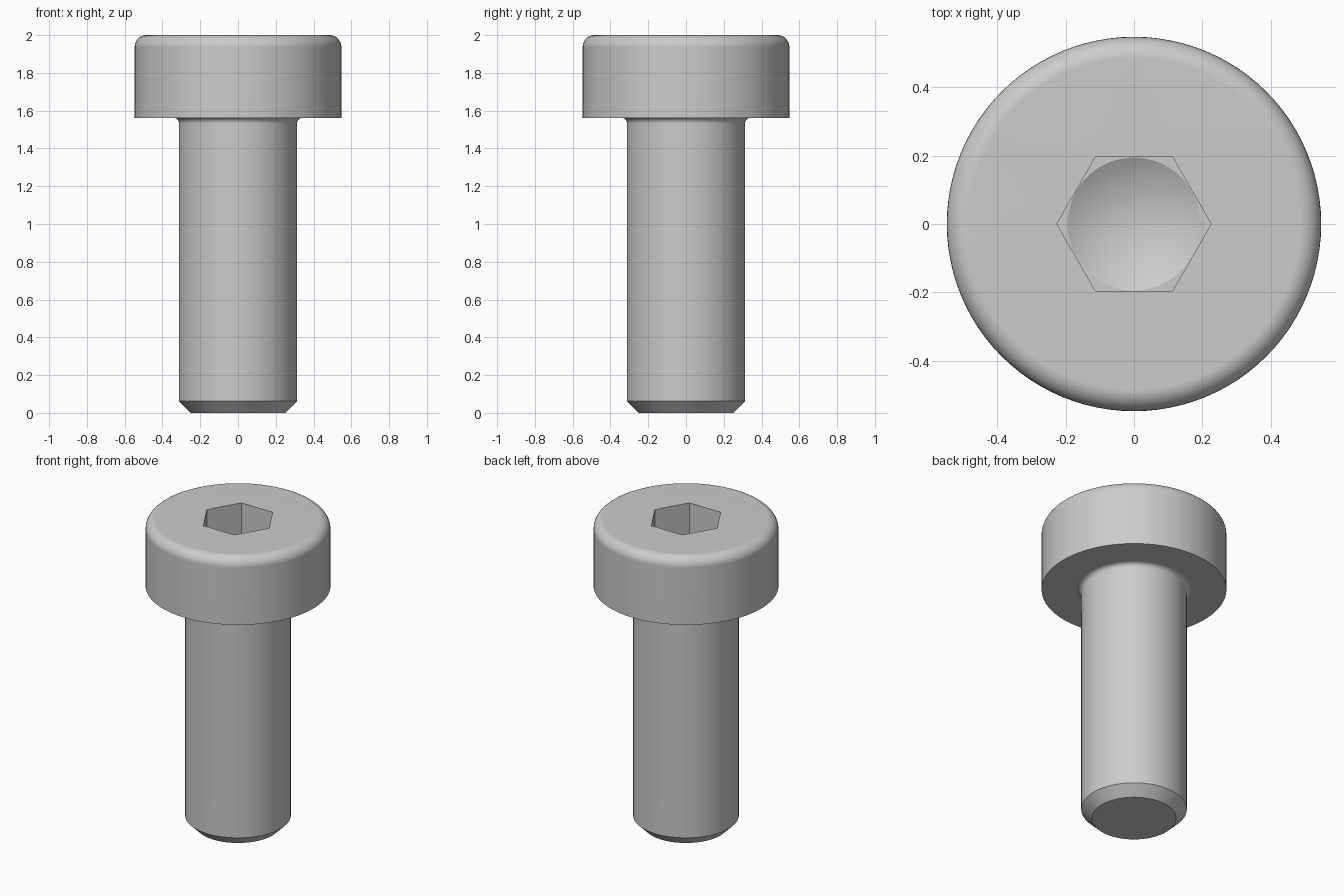
import bpy, bmesh
from math import sin, cos, pi, tan, radians

default = bpy.data.objects.get("Cube")
if default:
    bpy.data.objects.remove(default)

SEGMENTS = 96
SHAFT_R, HEAD_R = 0.3125, 0.547
HEAD_Z, TOP_Z = 1.5625, 2.0
CHAMFER, TOP_ROUND, NECK_ROUND = 0.0625, 0.0625, 0.03
HEX_R, SOCKET_Z = 0.2255, 1.64
CONE_R = 0.194


def arc(cx, cz, r, start, end, steps=8):
    """Profile points (radius, height) along an arc, angles in degrees."""
    angles = [radians(start + (end - start) * i / steps) for i in range(steps + 1)]
    return [(cx + r * cos(a), cz + r * sin(a)) for a in angles]


def ring(bm, radius, z, count=SEGMENTS):
    return [bm.verts.new((radius * cos(2 * pi * i / count),
                          radius * sin(2 * pi * i / count), z))
            for i in range(count)]


def bridge(bm, a, b):
    """Quads between two rings with the same number of vertices."""
    n = len(a)
    for i in range(n):
        j = (i + 1) % n
        bm.faces.new((a[i], a[j], b[j], b[i]))


def fill_between(bm, outer, inner):
    """Flat fill between two coplanar rings of different vertex counts."""
    edges = []
    for loop in (outer, inner):
        for i, v in enumerate(loop):
            w = loop[(i + 1) % len(loop)]
            edges.append(bm.edges.get((v, w)) or bm.edges.new((v, w)))
    bmesh.ops.triangle_fill(bm, edges=edges, use_beauty=True, normal=(0, 0, 1))


bm = bmesh.new()

# Outer silhouette: chamfered tip, shaft, neck fillet, head, rounded rim
profile = [(SHAFT_R - CHAMFER, 0), (SHAFT_R, CHAMFER)]
profile += arc(SHAFT_R + NECK_ROUND, HEAD_Z - NECK_ROUND, NECK_ROUND, 180, 90)
profile += [(HEAD_R, HEAD_Z)]
profile += arc(HEAD_R - TOP_ROUND, TOP_Z - TOP_ROUND, TOP_ROUND, 0, 90)
rings = [ring(bm, r, z) for r, z in profile]
for lower, upper in zip(rings, rings[1:]):
    bridge(bm, lower, upper)
bm.faces.new(rings[0])

# Hexagonal socket with a drilled conical bottom
hex_top = ring(bm, HEX_R, TOP_Z, 6)
hex_floor = ring(bm, HEX_R, SOCKET_Z, 6)
cone_rim = ring(bm, CONE_R, SOCKET_Z)
bridge(bm, hex_top, hex_floor)
fill_between(bm, rings[-1], hex_top)
fill_between(bm, hex_floor, cone_rim)
tip = bm.verts.new((0, 0, SOCKET_Z - CONE_R * tan(radians(30))))
for i, v in enumerate(cone_rim):
    bm.faces.new((v, cone_rim[(i + 1) % SEGMENTS], tip))

bmesh.ops.recalc_face_normals(bm, faces=bm.faces[:])
mesh = bpy.data.meshes.new("socket_screw")
bm.to_mesh(mesh)
bm.free()

# Single grey steel colour
steel = bpy.data.materials.new("grey_steel")
steel.use_nodes = True
colour = (0.6, 0.6, 0.6, 1)
steel.diffuse_color = colour
steel.node_tree.nodes["Principled BSDF"].inputs["Base Color"].default_value = colour
mesh.materials.append(steel)

screw = bpy.data.objects.new("socket_screw", mesh)
bpy.context.collection.objects.link(screw)
bpy.ops.object.select_all(action='DESELECT')
screw.select_set(True)
bpy.context.view_layer.objects.active = screw
bpy.ops.object.shade_smooth_by_angle(angle=radians(25))

# Keep the flat areas evenly shaded next to the rounded edges
weighted = screw.modifiers.new("even_shading", 'WEIGHTED_NORMAL')
weighted.keep_sharp = True
